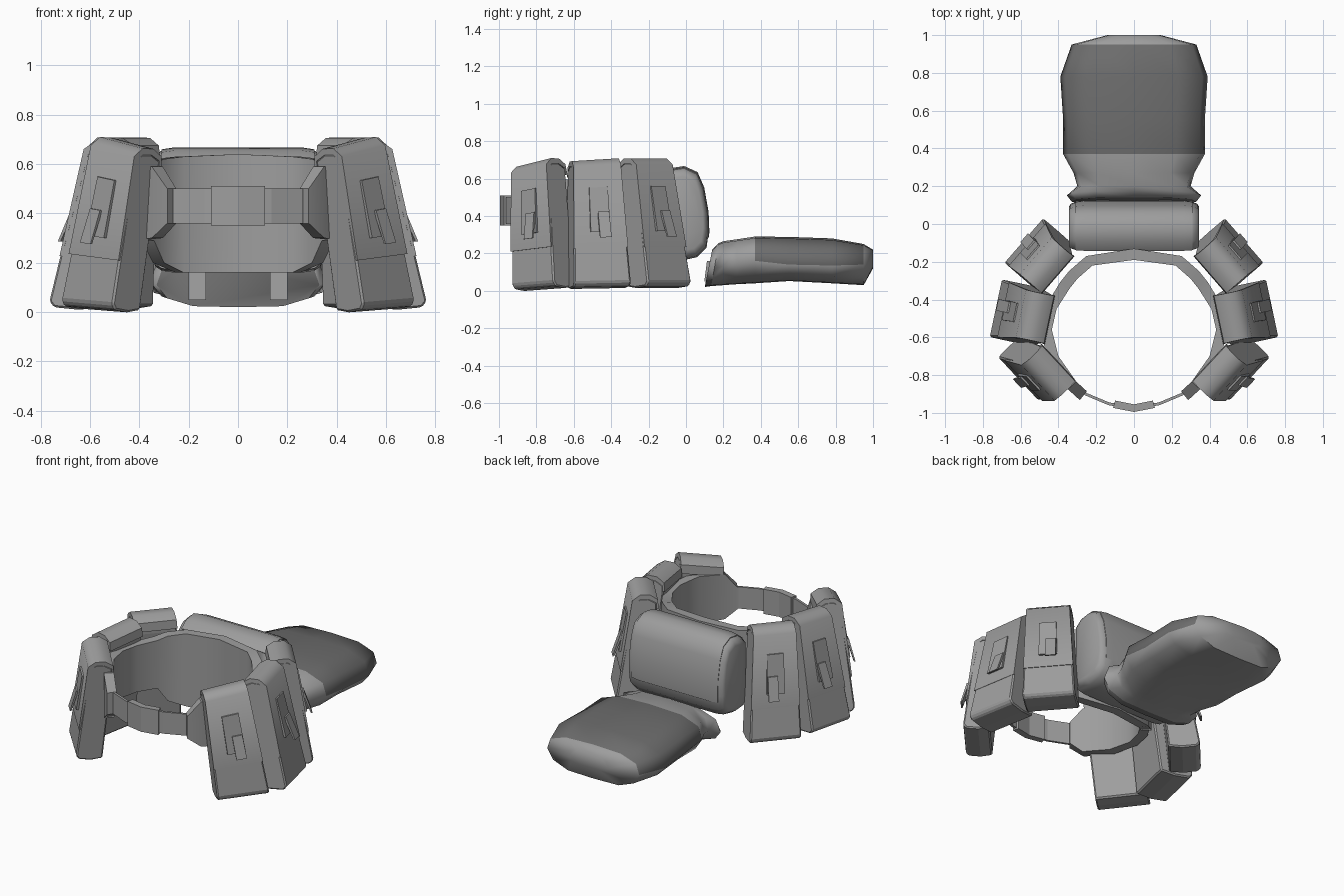
import bpy, bmesh
from math import sin, cos, radians, hypot

if "Cube" in bpy.data.objects:
    bpy.data.objects.remove(bpy.data.objects["Cube"])


def material(name, v):
    m = bpy.data.materials.new(name)
    m.diffuse_color = (v, v, v, 1)
    m.use_nodes = True
    m.node_tree.nodes["Principled BSDF"].inputs["Base Color"].default_value = m.diffuse_color
    return m


GREY, DARK = material("grey_fabric", 0.34), material("dark_fabric", 0.15)


def loft(name, sections, bevel=0.0, smooth=None, mat=GREY):
    """Skin a list of equal-length closed rings and cap both ends."""
    bm = bmesh.new()
    rings = [[bm.verts.new(p) for p in s] for s in sections]
    n = len(rings[0])
    for a, b in zip(rings, rings[1:]):
        for i in range(n):
            j = (i + 1) % n
            bm.faces.new((a[i], a[j], b[j], b[i]))
    bm.faces.new(rings[0])
    bm.faces.new(rings[-1])
    bmesh.ops.recalc_face_normals(bm, faces=bm.faces)
    me = bpy.data.meshes.new(name)
    bm.to_mesh(me)
    bm.free()
    me.materials.append(mat)
    ob = bpy.data.objects.new(name, me)
    bpy.context.collection.objects.link(ob)
    if bevel:
        m = ob.modifiers.new("bevel", 'BEVEL')
        m.width, m.segments, m.limit_method = bevel, 1, 'ANGLE'
        m.angle_limit = radians(40)
    if smooth:
        bpy.ops.object.select_all(action='DESELECT')
        ob.select_set(True)
        bpy.context.view_layer.objects.active = ob
        bpy.ops.object.shade_smooth_by_angle(angle=radians(smooth))
    return ob


def mirrored(half):
    """Extend a path that ends on x = 0 across to the other side."""
    return half + [(-p[0],) + tuple(p[1:]) for p in half[-2::-1]]


def band(name, path, thick, smooth=None):
    """Upright strip around the waist; path = (x, y, z low, z high)."""
    secs = []
    for x, y, z0, z1 in path:
        d = hypot(x, y + 0.56)
        ox, oy = x + x / d * thick, y + (y + 0.56) / d * thick
        secs.append([(x, y, z0), (x, y, z1), (ox, oy, z1), (ox, oy, z0)])
    return loft(name, secs, smooth=smooth)


# Belt: wide padded panel, front strap, buckle
band("belt_panel", mirrored([
    (0.25, -0.885, .36, .50), (0.305, -0.835, .30, .59), (0.40, -0.70, .29, .60),
    (0.435, -0.56, .29, .59), (0.41, -0.45, .29, .59), (0.34, -0.34, .29, .60),
    (0.30, -0.29, .20, .62), (0.22, -0.22, .16, .63), (0, -0.19, .16, .64)]), 0.06, 40)
band("belt_strap", mirrored([(0.33, -0.83, .36, .50), (0.25, -0.895, .36, .50),
                             (0.13, -0.945, .36, .50), (0, -0.965, .36, .50)]), 0.015)
band("belt_buckle", mirrored([(0.10, -0.935, .35, .51), (0, -0.955, .35, .51)]), 0.04)


def face_r(z):
    """Radial position of the pouch's sloping outer face."""
    return 0.14 + (0.66 - z) / 0.61 * 0.103


BODY = [(0, .60), (0, .655), (.05, .685), (.10, .685), (.14, .66),
        (.243, .05), (.225, .025), (.14, .015), (.06, .025)]
LID = [(-.01, .62), (-.005, .675), (.04, .706), (.10, .708), (.146, .675),
       (face_r(.235) + .005, .235), (face_r(.235) - .004, .235),
       (.126, .655), (.10, .68), (.05, .68), (.004, .655), (.004, .62)]
TAB = [(face_r(.56), .56), (face_r(.56) + .016, .56),
       (face_r(.32) + .020, .32), (face_r(.32), .32)]
LOOP = [(face_r(.43) + .012, .43), (face_r(.43) + .027, .43),
        (face_r(.29) + .050, .29), (face_r(.29) + .040, .29)]


def pouch(name, side, ax, ay, angle, reach, roll, tilt):
    """Pouch leaning out from the belt, widening towards its base."""
    c, s = cos(radians(angle)), sin(radians(angle))

    def part(label, profile, u0, u1, bevel=0.0, smooth=None):
        secs = []
        for u in (u0, u1):
            ring = []
            for r, z in profile:
                t = (0.70 - z) / 0.65
                v = u * (1 + 0.22 * t) + roll * t
                q = r * (1 + (reach / 0.235 - 1) * t)
                lift = tilt * (u - 0.12 * (tilt > 0)) * (1 - 0.6 * t)
                ring.append((side * (ax + c * q - s * v), ay + s * q + c * v,
                             z + max(lift, -0.05)))
            secs.append(ring)
        loft(name + "_" + label, secs, bevel, smooth)

    part("body", BODY, -0.127, 0.127, 0.008)
    part("lid", LID, -0.128, 0.128, smooth=50)
    part("tab", TAB, -0.048, 0.048)
    part("pull_loop", LOOP, -0.01, 0.045)


# Three pouches on each hip
for s, label in ((1, "right"), (-1, "left")):
    pouch("rear_pouch_" + label, s, 0.41, -0.265, 41, 0.24, 0.02, 0.0)
    pouch("middle_pouch_" + label, s, 0.455, -0.505, 12, 0.275, 0.0, 0.06)
    pouch("front_pouch_" + label, s, 0.40, -0.745, -43, 0.20, 0.09, 0.18)

# Rounded back pouch with a wrapped lid
BACK = [(-.14, .61), (-.09, .65), (-.01, .662), (.06, .63), (.095, .55),
        (.118, .42), (.122, .32), (.11, .23), (.06, .18), (-.03, .16), (-.14, .17)]
ENDS = [(-.345, .80), (-.335, .90), (-.31, .97), (-.26, 1),
        (.26, 1), (.31, .97), (.335, .90), (.345, .80)]


def scaled(profile, k):
    return [(y * k - 0.03 * (1 - k), 0.41 + (z - 0.41) * k) for y, z in profile]


def swept(name, profile, ends):
    loft(name, [[(x, y, z) for y, z in scaled(profile, k)] for x, k in ends],
         smooth=50)


swept("back_pouch", BACK, ENDS)
lid = BACK[:7] + [(.12, .285)]
swept("back_pouch_lid", scaled(lid, 1.02) + scaled(lid, 0.98)[::-1], ENDS[2:6])

# Padded seat roll behind: (y, half width, bottom, crease, top)
ROLL = [(0.10, .33, .02, .11, .22), (0.135, .355, .025, .12, .255),
        (0.20, .30, .03, .13, .265), (0.27, .32, .035, .145, .275),
        (0.37, .375, .04, .16, .29), (0.55, .375, .052, .14, .288),
        (0.78, .39, .04, .135, .28), (0.95, .33, .03, .14, .25),
        (1.00, .14, .12, .15, .22)]
secs = []
for y, w, zb, zc, zt in ROLL:
    h = zt - zc
    half = [(.55 * w, zb + .004), (.87 * w, zb + .4 * (zc - zb)), (w, zc),
            (.93 * w, zc + .6 * h), (.6 * w, zc + .94 * h)]
    ring = [(0, zb)] + half + [(0, zt)] + [(-x, z) for x, z in half[::-1]]
    lean = 0.04 if y < 0.15 else 0.0
    secs.append([(x, y + lean * (z - zb) / (zt - zb), z) for x, z in ring])
roll = loft("seat_roll", secs, smooth=60)
roll.data.materials.append(DARK)
for f in roll.data.polygons:     # darker upper side and front end
    if (f.center.z > 0.15 and 0.34 < f.center.y < 0.95) or f.center.y < 0.125:
        f.material_index = 1

# Two straps on the front end of the roll
for s, label in ((1, "right"), (-1, "left")):
    loft("roll_strap_" + label,
         [[(x, .098, .05), (x, .13, .05), (x, .14, .16), (x, .112, .16)]
          for x in (s * .13, s * .20)])
